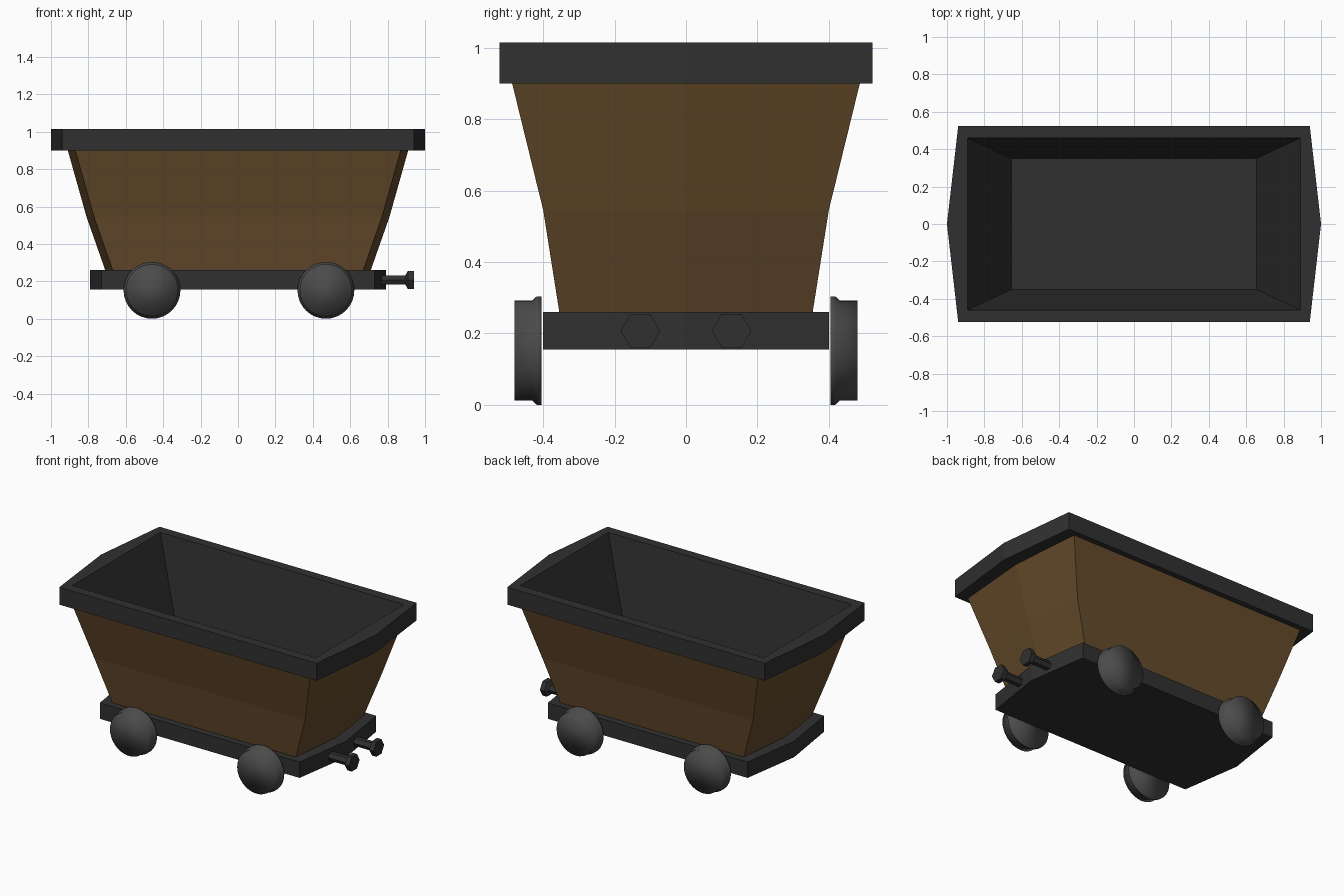
import bpy, bmesh
from math import cos, sin, pi

if "Cube" in bpy.data.objects:
    bpy.data.objects.remove(bpy.data.objects["Cube"])


def material(name, rgb):
    m = bpy.data.materials.new(name)
    m.diffuse_color = (*rgb, 1)
    m.use_nodes = True
    m.node_tree.nodes["Principled BSDF"].inputs["Base Color"].default_value = m.diffuse_color
    return m


wood = material("brown_paint", (0.13, 0.07, 0.024))
iron = material("dark_iron", (0.03, 0.03, 0.03))
steel = material("wheel_steel", (0.07, 0.07, 0.07))


def loft(name, rings, mat, cap_start=True, cap_end=True, smooth=False):
    """Skin a list of equal-length point rings into one mesh."""
    bm = bmesh.new()
    vs = [[bm.verts.new(p) for p in ring] for ring in rings]
    n = len(vs[0])
    for a, b in zip(vs, vs[1:]):
        for i in range(n):
            j = (i + 1) % n
            bm.faces.new((a[i], a[j], b[j], b[i]))
    if cap_start:
        bm.faces.new(vs[0][::-1])
    if cap_end:
        bm.faces.new(vs[-1])
    if cap_start and cap_end:
        bmesh.ops.recalc_face_normals(bm, faces=bm.faces)
    for f in bm.faces:
        f.smooth = smooth
    me = bpy.data.meshes.new(name)
    bm.to_mesh(me)
    bm.free()
    me.materials.append(mat)
    ob = bpy.data.objects.new(name, me)
    bpy.context.collection.objects.link(ob)
    return ob


def plan(x, y, z, point=0.0):
    """Rectangle whose short ends come to a shallow point at y = 0."""
    return [(-x, -y, z), (x, -y, z), (x + point, 0, z),
            (x, y, z), (-x, y, z), (-x - point, 0, z)]


# chassis plate
loft("chassis", [plan(0.73, 0.40, 0.155, 0.06), plan(0.73, 0.40, 0.26, 0.06)], iron)

# tub outer walls, flaring in two stages
body_top = plan(0.87, 0.487, 0.90, 0.04)
loft("tub_walls", [plan(0.67, 0.355, 0.26, 0.04), plan(0.77, 0.40, 0.545, 0.04), body_top],
     wood, cap_start=False, cap_end=False)

# rim and inner lining down to the floor
loft("rim_and_lining", [body_top, plan(0.94, 0.523, 0.90, 0.06), plan(0.94, 0.523, 1.015, 0.06),
                        plan(0.89, 0.46, 1.015), plan(0.655, 0.35, 0.27)],
     iron, cap_start=False)


def circle(n, r, at):
    return [at(r * cos(2 * pi * i / n), r * sin(2 * pi * i / n)) for i in range(n)]


# flanged wheels: (distance from centre line, radius)
wheel_profile = [(0.405, 0.152), (0.418, 0.152), (0.431, 0.14), (0.48, 0.14)]
for xn, cx in (("rear", -0.46), ("lead", 0.47)):
    for yn, s in (("front", -1), ("back", 1)):
        rings = [circle(32, r, lambda u, v, y=y: (cx + u, s * y, 0.152 + v))
                 for y, r in wheel_profile]
        loft(f"wheel_{xn}_{yn}", rings, steel, smooth=True)

# hexagonal coupling bolts: (x, radius)
bolt_profile = [(0.74, 0.029), (0.895, 0.029), (0.908, 0.055), (0.94, 0.055)]
for side, cy in (("front", -0.128), ("back", 0.128)):
    rings = [circle(6, r, lambda u, v, x=x: (x, cy + u, 0.207 + v))
             for x, r in bolt_profile]
    loft(f"coupling_bolt_{side}", rings, iron)
